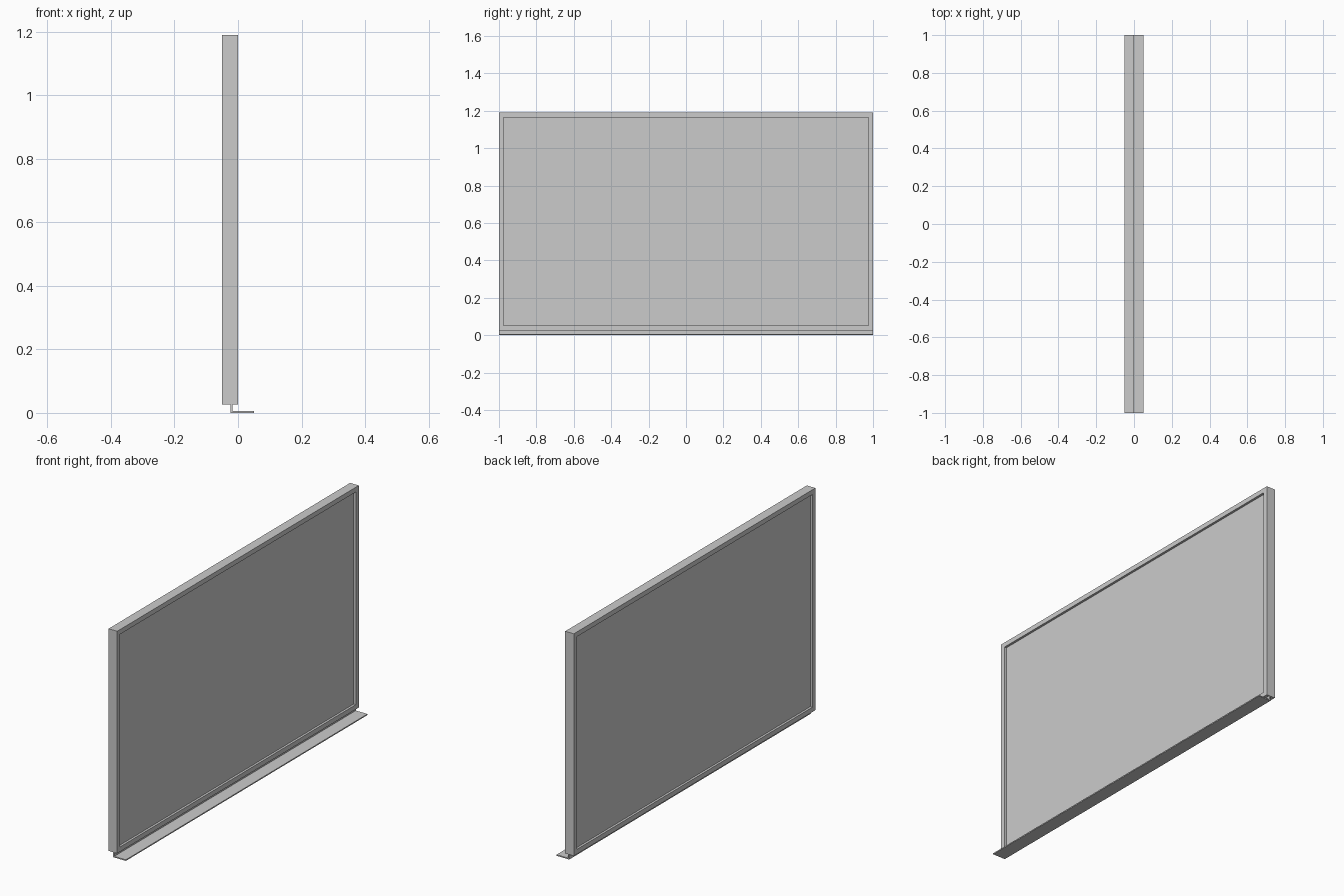
import bpy, bmesh

if "Cube" in bpy.data.objects:
    bpy.data.objects.remove(bpy.data.objects["Cube"])

X0, X1 = -0.05, 0.0          # frame depth
Z0, Z1 = 0.026, 1.19         # frame bottom and top
RIM, RECESS = 0.025, 0.012   # frame width, panel recess


def add_object(name, bm):
    bmesh.ops.recalc_face_normals(bm, faces=bm.faces)
    mesh = bpy.data.meshes.new(name)
    bm.to_mesh(mesh)
    bm.free()
    obj = bpy.data.objects.new(name, mesh)
    bpy.context.collection.objects.link(obj)
    return obj


def loop(bm, x, inset):
    y = 1 - inset
    return [bm.verts.new((x, sy * y, z)) for sy, z in
            ((-1, Z0 + inset), (1, Z0 + inset), (1, Z1 - inset), (-1, Z1 - inset))]


def bridge(bm, a, b):
    for i in range(4):
        j = (i + 1) % 4
        bm.faces.new((a[i], a[j], b[j], b[i]))


# Rectangular frame with a shallow recess and panel face on both sides
bm = bmesh.new()
rings = [loop(bm, X0 + RECESS, RIM), loop(bm, X0, RIM), loop(bm, X0, 0),
         loop(bm, X1, 0), loop(bm, X1, RIM), loop(bm, X1 - RECESS, RIM)]
for a, b in zip(rings, rings[1:]):
    bridge(bm, a, b)
bm.faces.new(rings[0])
bm.faces.new(rings[-1])
add_object("framed_panel", bm)

# L-shaped foot rail extruded along the full length
profile = [(-0.023, 0), (0.05, 0), (0.05, 0.006), (-0.017, 0.006),
           (-0.017, Z0), (-0.023, Z0)]
bm = bmesh.new()
face = bm.faces.new([bm.verts.new((x, -1, z)) for x, z in profile])
out = bmesh.ops.extrude_face_region(bm, geom=[face], use_keep_orig=True)
verts = [v for v in out["geom"] if isinstance(v, bmesh.types.BMVert)]
bmesh.ops.translate(bm, verts=verts, vec=(0, 2, 0))
add_object("foot_rail", bm)
